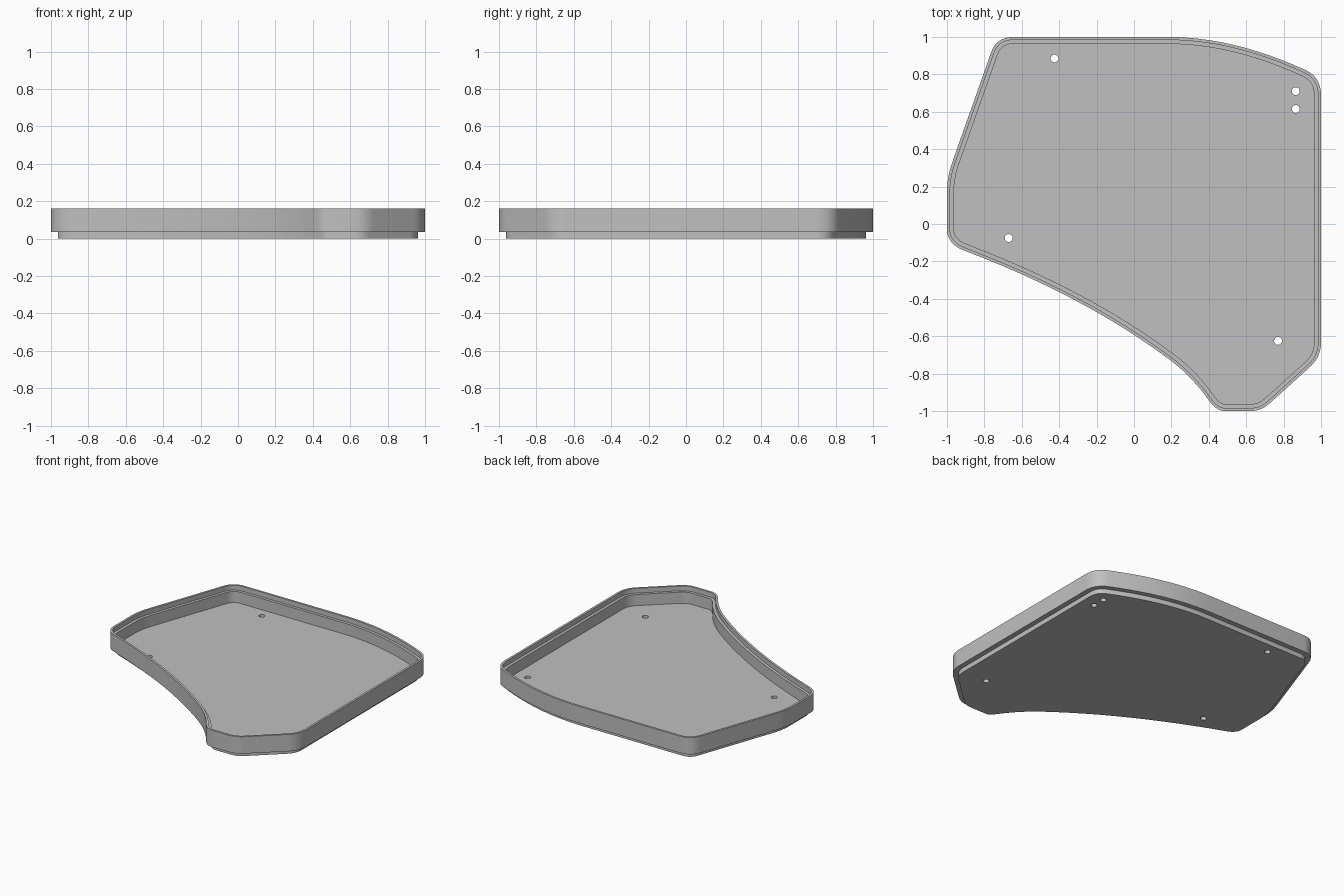
import bpy, bmesh, math
from mathutils import Vector

cube = bpy.data.objects.get("Cube")
if cube:
    bpy.data.objects.remove(cube, do_unlink=True)

grey = bpy.data.materials.new("light_grey")
grey.use_nodes = True
colour = (0.53, 0.53, 0.53, 1)
grey.diffuse_color = colour
grey.node_tree.nodes["Principled BSDF"].inputs["Base Color"].default_value = colour

# Outline corners, anticlockwise: x, y, rounding length before and after
corners = [
    (-1, -0.107, 0.08, 0.1), (-0.26, -0.388, 0.69, 0.56),
    (0.31, -0.815, 0.15, 0.155), (0.44, -1, 0.067, 0.05),
    (0.68, -1, 0.06, 0.06), (1, -0.711, 0.08, 0.08),
    (1, 0.785, 0.1, 0.09), (0.53, 1, 0.42, 0.35),
    (-0.735, 1, 0.09, 0.09), (-1, 0.25, 0.09, 0.08),
]


def rounded_outline(data, steps=12):
    pts = []
    for i, (x, y, before, after) in enumerate(data):
        v = Vector((x, y))
        prev = Vector(data[i - 1][:2])
        nxt = Vector(data[(i + 1) % len(data)][:2])
        a = v + (prev - v).normalized() * before
        b = v + (nxt - v).normalized() * after
        for s in range(steps + 1):
            t = s / steps
            p = a * (1 - t) ** 2 + v * 2 * t * (1 - t) + b * t * t
            if not pts or (p - pts[-1]).length > 0.003:
                pts.append(p)
    return pts


def inset(pts, d):
    out = []
    for i, p in enumerate(pts):
        e1 = (p - pts[i - 1]).normalized()
        e2 = (pts[(i + 1) % len(pts)] - p).normalized()
        n1, n2 = Vector((-e1.y, e1.x)), Vector((-e2.y, e2.x))
        out.append(p + (n1 + n2) * (d / (1 + n1.dot(n2))))
    return out


# Tray section from base plug, around the wall and rebated rim, to the floor
PLUG, LIP = 0.037, 0.016
section = [(PLUG, 0), (PLUG, 0.035), (0, 0.035), (0, 0.16),
           (LIP, 0.16), (LIP, 0.125), (PLUG, 0.125), (PLUG, 0.042)]
outline = rounded_outline(corners)
bm = bmesh.new()
rings = [[bm.verts.new((p.x, p.y, z)) for p in inset(outline, d)] for d, z in section]
for lower, upper in zip(rings, rings[1:]):
    for i in range(len(lower)):
        j = (i + 1) % len(lower)
        bm.faces.new((lower[i], lower[j], upper[j], upper[i]))
bm.faces.new(list(reversed(rings[0])))
bm.faces.new(rings[-1])
bmesh.ops.recalc_face_normals(bm, faces=bm.faces)
mesh = bpy.data.meshes.new("tray")
bm.to_mesh(mesh)
bm.free()
tray = bpy.data.objects.new("tray", mesh)
bpy.context.collection.objects.link(tray)
mesh.materials.append(grey)

# Screw holes through the floor
holes = [(-0.425, 0.885), (0.865, 0.71), (0.865, 0.615), (-0.67, -0.075), (0.77, -0.625)]
bm = bmesh.new()
for x, y in holes:
    made = bmesh.ops.create_cone(bm, cap_ends=True, segments=24,
                                 radius1=0.021, radius2=0.021, depth=0.2)
    bmesh.ops.translate(bm, verts=made["verts"], vec=(x, y, 0.02))
cut_mesh = bpy.data.meshes.new("hole_cutter")
bm.to_mesh(cut_mesh)
bm.free()
cut_mesh.materials.append(grey)
cutter = bpy.data.objects.new("hole_cutter", cut_mesh)
bpy.context.collection.objects.link(cutter)
cutter.hide_render = True

boolean = tray.modifiers.new("holes", "BOOLEAN")
boolean.operation = "DIFFERENCE"
boolean.solver = "EXACT"
boolean.object = cutter
bpy.ops.object.select_all(action="DESELECT")
bpy.context.view_layer.objects.active = tray
tray.select_set(True)
bpy.ops.object.modifier_apply(modifier=boolean.name)
bpy.data.objects.remove(cutter, do_unlink=True)
bpy.ops.object.shade_smooth_by_angle(angle=math.radians(30))
